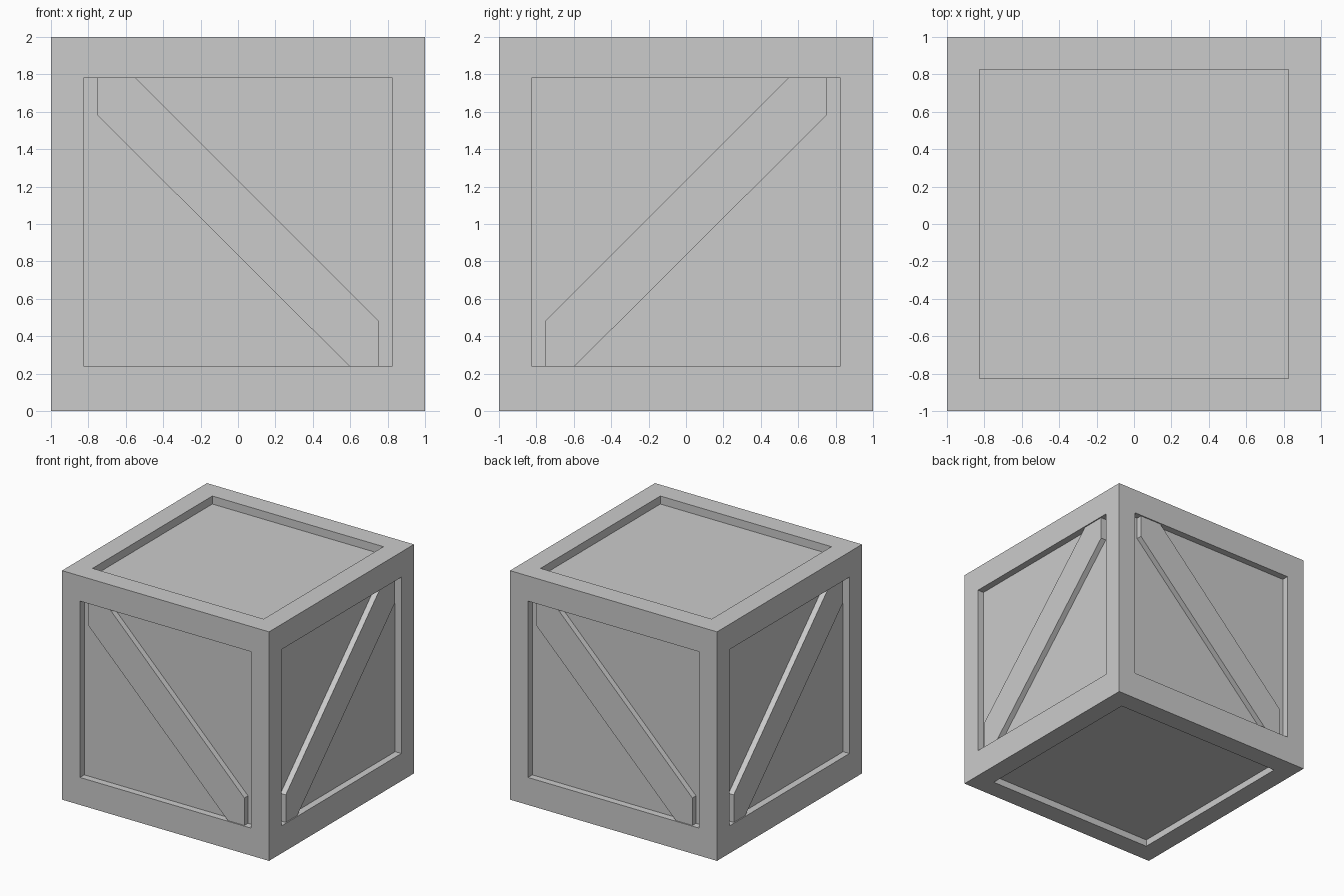
import bpy, bmesh
from math import radians
from mathutils import Matrix, Vector

if "Cube" in bpy.data.objects:
    bpy.data.objects.remove(bpy.data.objects["Cube"])

OPEN, Z0, Z1 = 0.755, 0.24, 1.78   # panel opening half width, bottom and top
DEPTH, LIP = 0.06, 0.01            # panel recess, brace setback


def add_object(name, bm):
    bmesh.ops.recalc_face_normals(bm, faces=bm.faces)
    mesh = bpy.data.meshes.new(name)
    bm.to_mesh(mesh)
    bm.free()
    obj = bpy.data.objects.new(name, mesh)
    bpy.context.collection.objects.link(obj)
    return obj


# Crate body: cube whose six faces are inset and then sunk into panels
bm = bmesh.new()
bmesh.ops.create_cube(bm, size=2, matrix=Matrix.Translation((0, 0, 1)))
panels = bm.faces[:]
bmesh.ops.inset_individual(bm, faces=panels, thickness=1 - OPEN)
for f in panels:
    f.normal_update()
    if abs(f.normal.z) < 0.5:
        for v in f.verts:
            v.co.z = Z1 if v.co.z > 1 else Z0
sunk = bmesh.ops.extrude_discrete_faces(bm, faces=panels)["faces"]
for f in sunk:
    f.normal_update()
    n = f.normal.copy()
    depth = 0.07 if n.z > 0.5 else DEPTH
    bmesh.ops.translate(bm, verts=f.verts, vec=-n * depth)
add_object("crate_body", bm)


# Diagonal braces: plank outline trimmed to the opening, one per side
OUTLINE = [(-OPEN, Z1), (-0.545, Z1), (OPEN, 0.48),
           (OPEN, Z0), (0.595, Z0), (-OPEN, 1.585)]


def brace(name, angle, flip):
    bm = bmesh.new()
    face = bm.faces.new([bm.verts.new((u * flip, -1 + DEPTH, z)) for u, z in OUTLINE])
    ext = bmesh.ops.extrude_face_region(bm, geom=[face], use_keep_orig=True)["geom"]
    top = [g for g in ext if isinstance(g, bmesh.types.BMVert)]
    bmesh.ops.translate(bm, verts=top, vec=Vector((0, LIP - DEPTH, 0)))
    bmesh.ops.transform(bm, verts=bm.verts, matrix=Matrix.Rotation(radians(angle), 4, "Z"))
    add_object(name, bm)


for name, angle, flip in (("front_brace", 0, 1), ("right_brace", 90, -1),
                          ("back_brace", 180, 1), ("left_brace", 270, -1)):
    brace(name, angle, flip)
